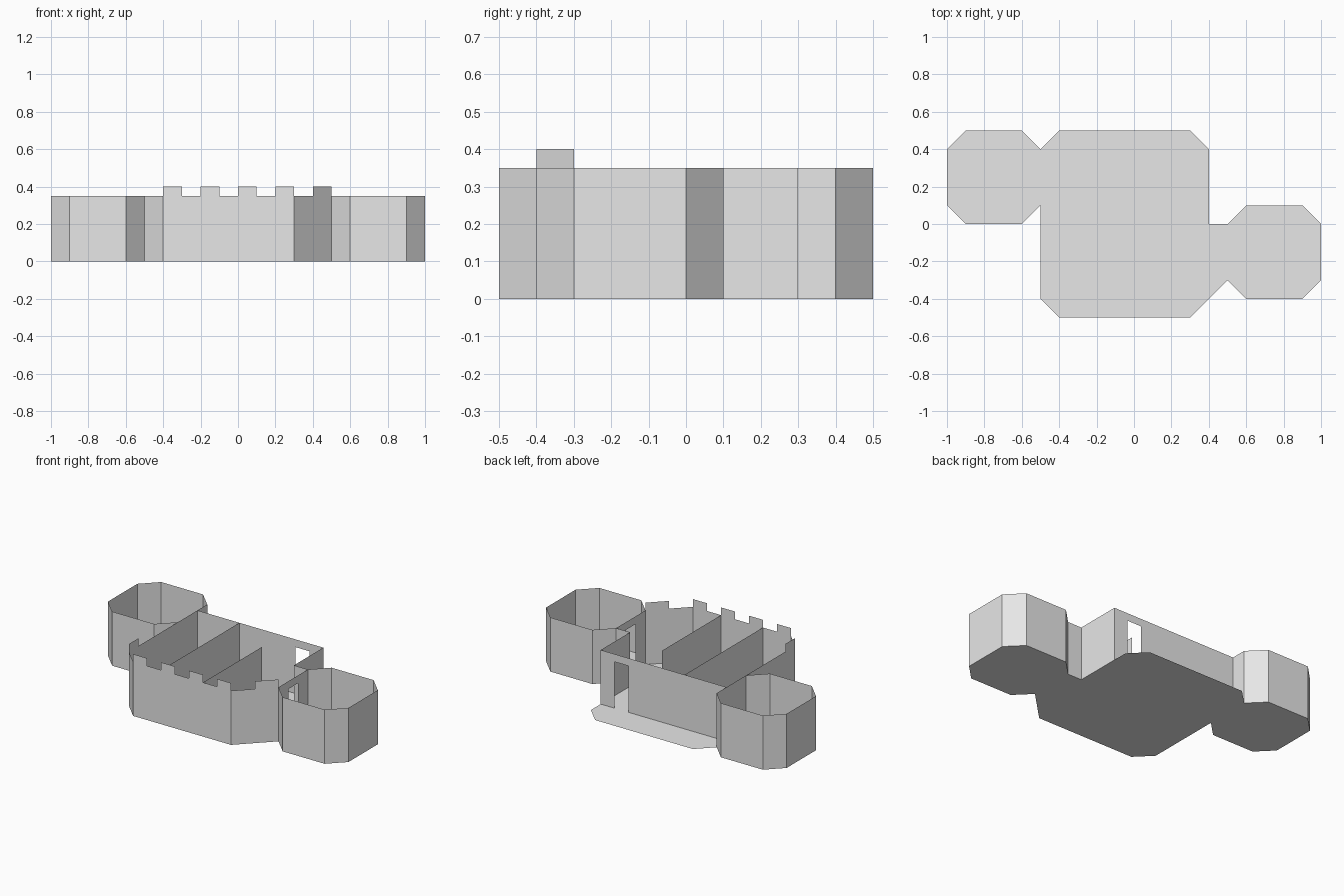
import bpy
import bmesh
from mathutils import Vector

if "Cube" in bpy.data.objects:
    bpy.data.objects.remove(bpy.data.objects["Cube"])

WALL, MERLON, DOOR = 0.35, 0.40, 0.30

stone = bpy.data.materials.new("stone_grey")
stone.diffuse_color = (0.8, 0.8, 0.8, 1)
stone.use_nodes = True
stone.node_tree.nodes["Principled BSDF"].inputs["Base Color"].default_value = stone.diffuse_color


def make_object(name, polygons):
    """Build one object from a list of flat polygons."""
    bm = bmesh.new()
    for poly in polygons:
        bm.faces.new([bm.verts.new(p) for p in poly])
    bmesh.ops.remove_doubles(bm, verts=bm.verts, dist=1e-4)
    mesh = bpy.data.meshes.new(name)
    bm.to_mesh(mesh)
    bm.free()
    mesh.materials.append(stone)
    obj = bpy.data.objects.new(name, mesh)
    bpy.context.collection.objects.link(obj)
    return obj


def panel(p, q, t0=0, t1=1, z0=0, z1=WALL):
    """Upright sheet between fractions t0 and t1 of the line p-q."""
    a, b = Vector(p).lerp(Vector(q), t0), Vector(p).lerp(Vector(q), t1)
    return [(a.x, a.y, z0), (b.x, b.y, z0), (b.x, b.y, z1), (a.x, a.y, z1)]


def door_wall(p, q, t0, t1):
    """Wall sheet with a doorway from t0 to t1."""
    return [panel(p, q, 0, t0), panel(p, q, t0, t1, DOOR, WALL), panel(p, q, t1, 1)]


def floor(points):
    return [(x, y, 0) for x, y in points]


def tower(name, cx, cy, door_side=None):
    """Open eight-sided tower with a floor, sides run counterclockwise."""
    w, n = 0.25, 0.15
    ring = [(w, -n), (w, n), (n, w), (-n, w), (-w, n), (-w, -n), (-n, -w), (n, -w)]
    ring = [(cx + x, cy + y) for x, y in ring]
    walls = []
    for i, p in enumerate(ring):
        q = ring[(i + 1) % 8]
        walls += door_wall(p, q, 1 / 3, 2 / 3) if i == door_side else [panel(p, q)]
    make_object(name + "_walls", walls)
    make_object(name + "_floor", [floor(ring)])


# Two towers; the right one opens into the hall
tower("left_tower", -0.75, 0.25)
tower("right_tower", 0.75, -0.15, door_side=4)

# Hall floor with the rear terrace
make_object("hall_floor", [floor([
    (-0.4, -0.5), (0.3, -0.5), (0.5, -0.3), (0.5, 0), (0.4, 0),
    (0.4, 0.4), (0.3, 0.5), (-0.4, 0.5), (-0.5, 0.4), (-0.5, -0.4)])])

# Front wall with battlements
p, q = (-0.4, -0.5), (0.3, -0.5)
make_object("front_wall", [panel(p, q, i / 7, (i + 1) / 7) for i in range(7)]
            + [panel(p, q, i / 7, (i + 1) / 7, WALL, MERLON) for i in range(0, 7, 2)])

# Slanted front corners
p, q = (0.3, -0.5), (0.5, -0.3)
make_object("front_right_corner", [panel(p, q, 0, 0.5), panel(p, q, 0.5, 1),
                                   panel(p, q, 0.5, 1, WALL, MERLON)])
make_object("front_left_corner", [panel((-0.5, -0.4), (-0.4, -0.5))])

# Left wall with one merlon
p, q = (-0.5, 0.1), (-0.5, -0.4)
make_object("left_wall", [panel(p, q, 0, 0.8), panel(p, q, 0.8, 1),
                          panel(p, q, 0.8, 1, WALL, MERLON)])

# Right side walls and the back wall with its doorway
make_object("right_walls", [panel((0.5, 0), (0.4, 0)), panel((0.4, 0), (0.4, 0.3))])
make_object("back_wall", door_wall((0.4, 0.3), (-0.5, 0.3), 1 / 9, 2 / 9))

# Inner partitions
make_object("long_partition", [panel((-0.2, -0.5), (-0.2, 0.3))])
make_object("short_partition", [panel((0.1, -0.5), (0.1, 0.1))])
